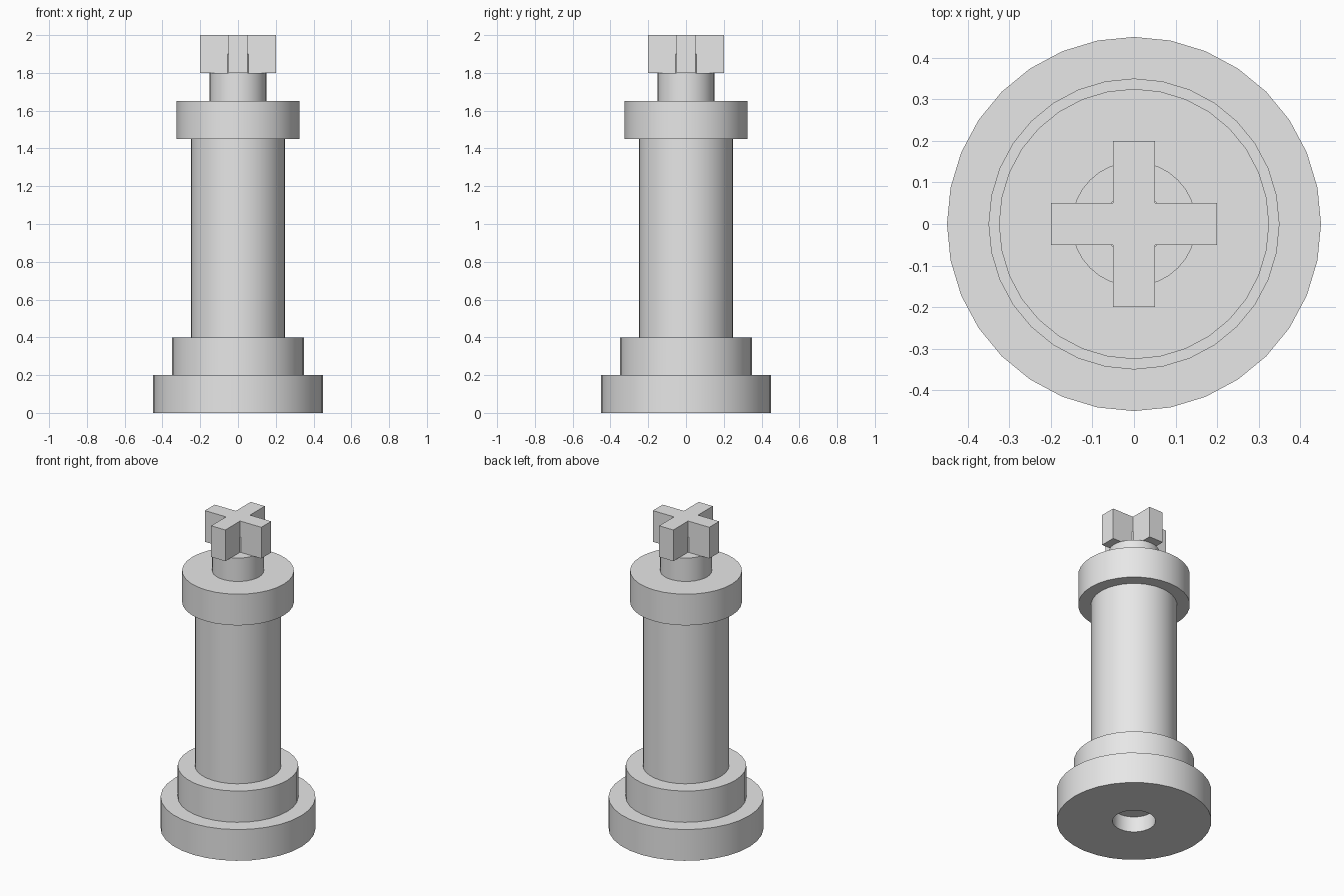
import bpy, bmesh, math

cube = bpy.data.objects.get("Cube")
if cube:
    bpy.data.objects.remove(cube, do_unlink=True)

GREY = (0.8, 0.8, 0.8, 1)
mat = bpy.data.materials.new("plain_grey")
mat.use_nodes = True
mat.diffuse_color = GREY
mat.node_tree.nodes["Principled BSDF"].inputs["Base Color"].default_value = GREY


def finish(name, bm):
    """Turn a bmesh into a named object with crisp edges and smooth curves."""
    bmesh.ops.remove_doubles(bm, verts=bm.verts, dist=1e-5)
    bmesh.ops.recalc_face_normals(bm, faces=bm.faces)
    mesh = bpy.data.meshes.new(name)
    bm.to_mesh(mesh)
    bm.free()
    mesh.materials.append(mat)
    obj = bpy.data.objects.new(name, mesh)
    bpy.context.collection.objects.link(obj)
    bpy.ops.object.select_all(action="DESELECT")
    obj.select_set(True)
    bpy.context.view_layer.objects.active = obj
    bpy.ops.object.shade_smooth_by_angle(angle=math.radians(30))


def lathe(name, profile, sides=32):
    """Spin a (radius, height) profile around the z axis."""
    bm = bmesh.new()
    verts = [bm.verts.new((0, r, z)) for r, z in profile]
    edges = [bm.edges.new(pair) for pair in zip(verts, verts[1:])]
    bmesh.ops.spin(bm, geom=verts + edges, axis=(0, 0, 1), cent=(0, 0, 0),
                   angle=math.tau, steps=sides)
    finish(name, bm)


def disc(name, radius, low, high):
    lathe(name, [(0, low), (radius, low), (radius, high), (0, high)])


# Base plate with a blind socket underneath
lathe("base_plate", [(0, 0.1), (0.125, 0.1), (0.125, 0), (0.45, 0),
                     (0.45, 0.2), (0, 0.2)])

# Stacked round parts
disc("base_step", 0.35, 0.2, 0.4)
disc("column", 0.25, 0.4, 1.45)
disc("collar", 0.325, 1.45, 1.65)
disc("neck", 0.15, 1.65, 1.8)
disc("cross_core", 0.075, 1.8, 1.9)

# Cross-shaped top: one plus outline, extruded
ARM, HALF = 0.2, 0.05
bm = bmesh.new()
outline = []
for turn in range(4):
    c, s = math.cos(turn * math.pi / 2), math.sin(turn * math.pi / 2)
    for x, y in ((ARM, -HALF), (ARM, HALF), (HALF, HALF)):
        outline.append(bm.verts.new((x * c - y * s, x * s + y * c, 1.8)))
face = bm.faces.new(outline)
top = bmesh.ops.extrude_face_region(bm, geom=[face], use_keep_orig=True)["geom"]
bmesh.ops.translate(bm, vec=(0, 0, 0.2),
                    verts=[v for v in top if isinstance(v, bmesh.types.BMVert)])
finish("cross_top", bm)
